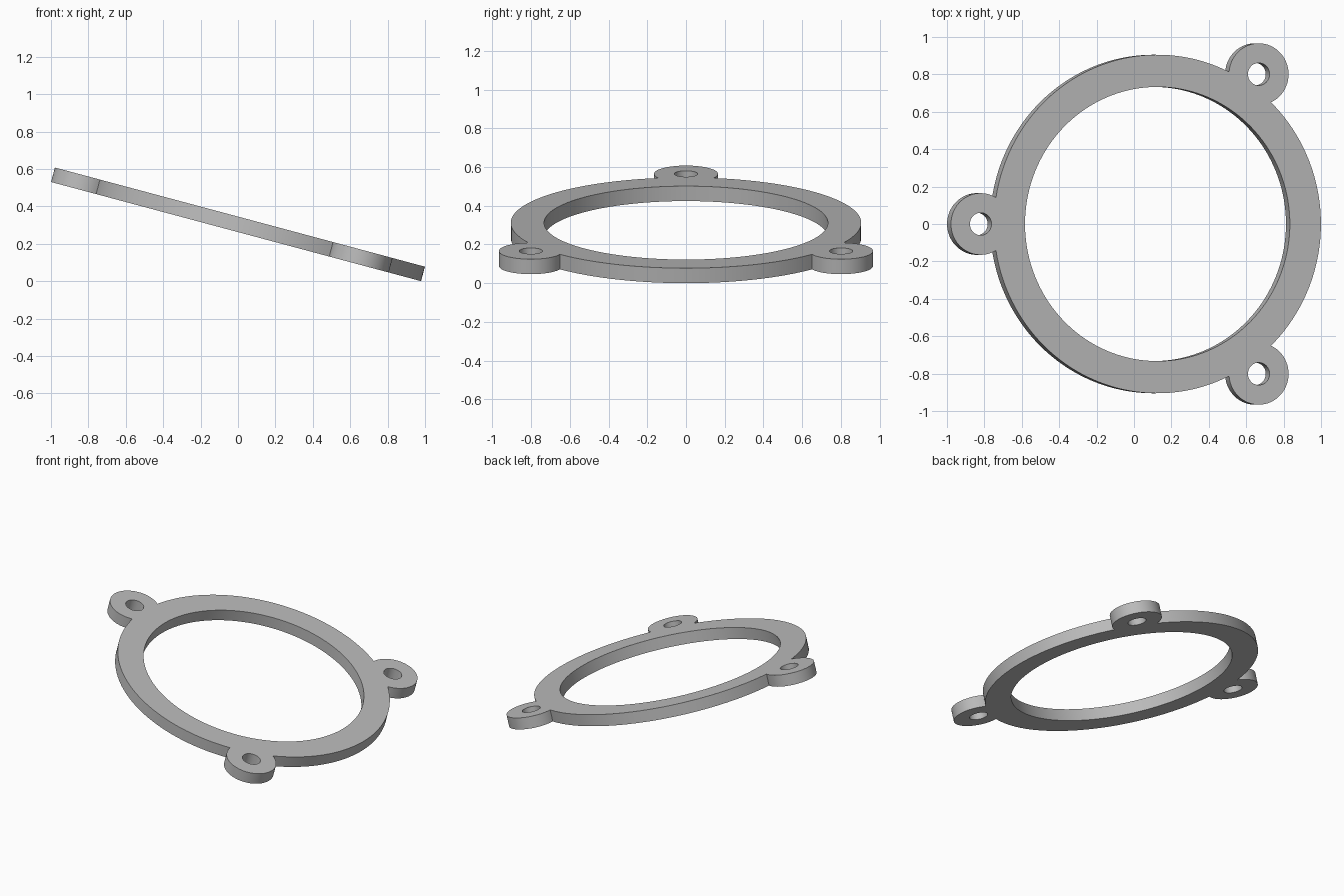
import bpy, bmesh
from math import acos, cos, sin, pi, radians
from mathutils import Matrix, Vector

cube = bpy.data.objects.get("Cube")
if cube:
    bpy.data.objects.remove(cube)

RING_OUT, RING_IN = 0.905, 0.733
LUG_DIST, LUG_R, HOLE_R = 0.978, 0.165, 0.06
THICK, TILT = 0.08, radians(15)
LUG_ANGLES = [radians(a) for a in (-55, 55, 180)]

grey = bpy.data.materials.new("plain_grey")
grey.diffuse_color = (0.5, 0.5, 0.5, 1)
grey.use_nodes = True
grey.node_tree.nodes["Principled BSDF"].inputs["Base Color"].default_value = (0.5, 0.5, 0.5, 1)


def arc(center, radius, start, end, steps):
    """Points along an arc, without its last point."""
    return [Vector((center[0] + radius * cos(start + (end - start) * i / steps),
                    center[1] + radius * sin(start + (end - start) * i / steps), 0))
            for i in range(steps)]


def lug_center(angle):
    return LUG_DIST * cos(angle), LUG_DIST * sin(angle)


# Outer outline: ring arcs alternating with lug arcs, meeting where the circles cross
ring_half = acos((LUG_DIST**2 + RING_OUT**2 - LUG_R**2) / (2 * LUG_DIST * RING_OUT))
lug_half = pi - acos((LUG_DIST**2 + LUG_R**2 - RING_OUT**2) / (2 * LUG_DIST * LUG_R))
outline = []
for i, angle in enumerate(LUG_ANGLES):
    following = LUG_ANGLES[(i + 1) % 3] + (2 * pi if i == 2 else 0)
    outline += arc(lug_center(angle), LUG_R, angle - lug_half, angle + lug_half, 40)
    outline += arc((0, 0), RING_OUT, angle + ring_half, following - ring_half, 48)

# Central opening and bolt holes
loops = [outline, arc((0, 0), RING_IN, 0, 2 * pi, 144)]
loops += [arc(lug_center(a), HOLE_R, 0, 2 * pi, 40) for a in LUG_ANGLES]

# Fill the flat outline and extrude it to a plate
bm = bmesh.new()
edges = []
for points in loops:
    verts = [bm.verts.new(p) for p in points]
    edges += [bm.edges.new((v, verts[i - 1])) for i, v in enumerate(verts)]
bmesh.ops.triangle_fill(bm, edges=edges, use_beauty=True, normal=(0, 0, 1))
extruded = bmesh.ops.extrude_face_region(bm, geom=bm.faces[:], use_keep_orig=True)
top = [g for g in extruded["geom"] if isinstance(g, bmesh.types.BMVert)]
bmesh.ops.translate(bm, verts=top, vec=(0, 0, THICK))
bmesh.ops.translate(bm, verts=bm.verts[:], vec=(0, 0, -THICK / 2))
bmesh.ops.recalc_face_normals(bm, faces=bm.faces[:])

# Tilt the plate, then centre it and rest its low edge on the ground
bmesh.ops.rotate(bm, verts=bm.verts[:], cent=(0, 0, 0), matrix=Matrix.Rotation(TILT, 3, 'Y'))
xs = [v.co.x for v in bm.verts]
low = min(v.co.z for v in bm.verts)
bmesh.ops.translate(bm, verts=bm.verts[:], vec=(-(min(xs) + max(xs)) / 2, 0, -low))

mesh = bpy.data.meshes.new("mounting_ring")
bm.to_mesh(mesh)
bm.free()
mesh.materials.append(grey)
ring = bpy.data.objects.new("mounting_ring", mesh)
bpy.context.collection.objects.link(ring)
bpy.ops.object.select_all(action='DESELECT')
ring.select_set(True)
bpy.context.view_layer.objects.active = ring
bpy.ops.object.shade_smooth_by_angle(angle=radians(30))
